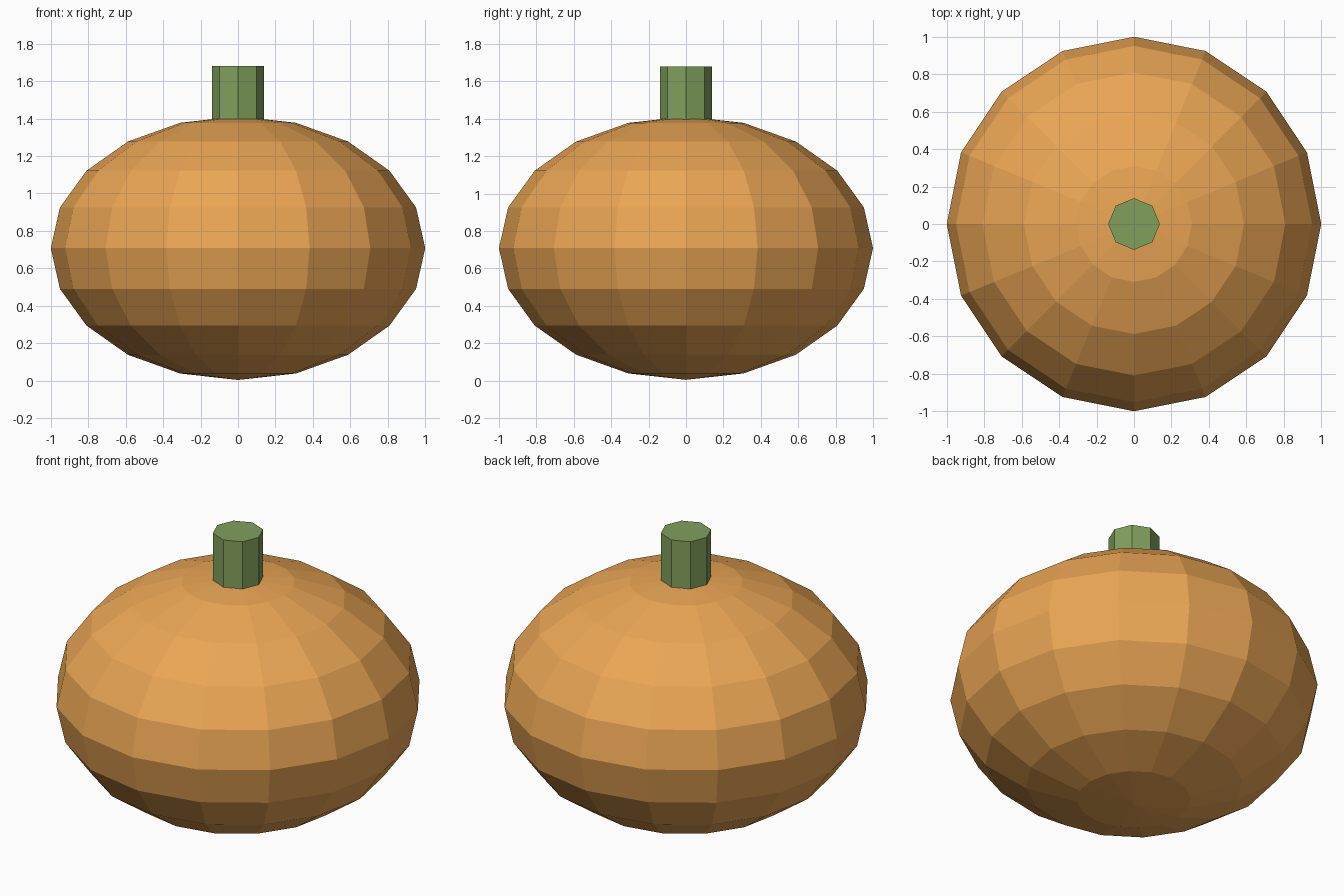
import bpy

if "Cube" in bpy.data.objects:
    bpy.data.objects.remove(bpy.data.objects["Cube"])


def material(name, color):
    m = bpy.data.materials.new(name)
    m.diffuse_color = (*color, 1)
    m.use_nodes = True
    m.node_tree.nodes["Principled BSDF"].inputs["Base Color"].default_value = m.diffuse_color
    return m


# Squashed low-poly pumpkin body
bpy.ops.mesh.primitive_uv_sphere_add(segments=16, ring_count=10, radius=1, location=(0, 0, 0.708))
body = bpy.context.object
body.name = "pumpkin_body"
body.scale = (1, 1, 0.704)
bpy.ops.object.transform_apply(location=True, rotation=False, scale=True)
body.data.materials.append(material("orange_skin", (0.83, 0.38, 0.09)))

# Eight-sided stem sunk slightly into the crown
bottom, top = 1.385, 1.68
bpy.ops.mesh.primitive_cylinder_add(vertices=8, radius=0.138, depth=top - bottom,
                                    location=(0, 0, (top + bottom) / 2))
stem = bpy.context.object
stem.name = "stem"
stem.data.materials.append(material("green_stem", (0.22, 0.35, 0.11)))
